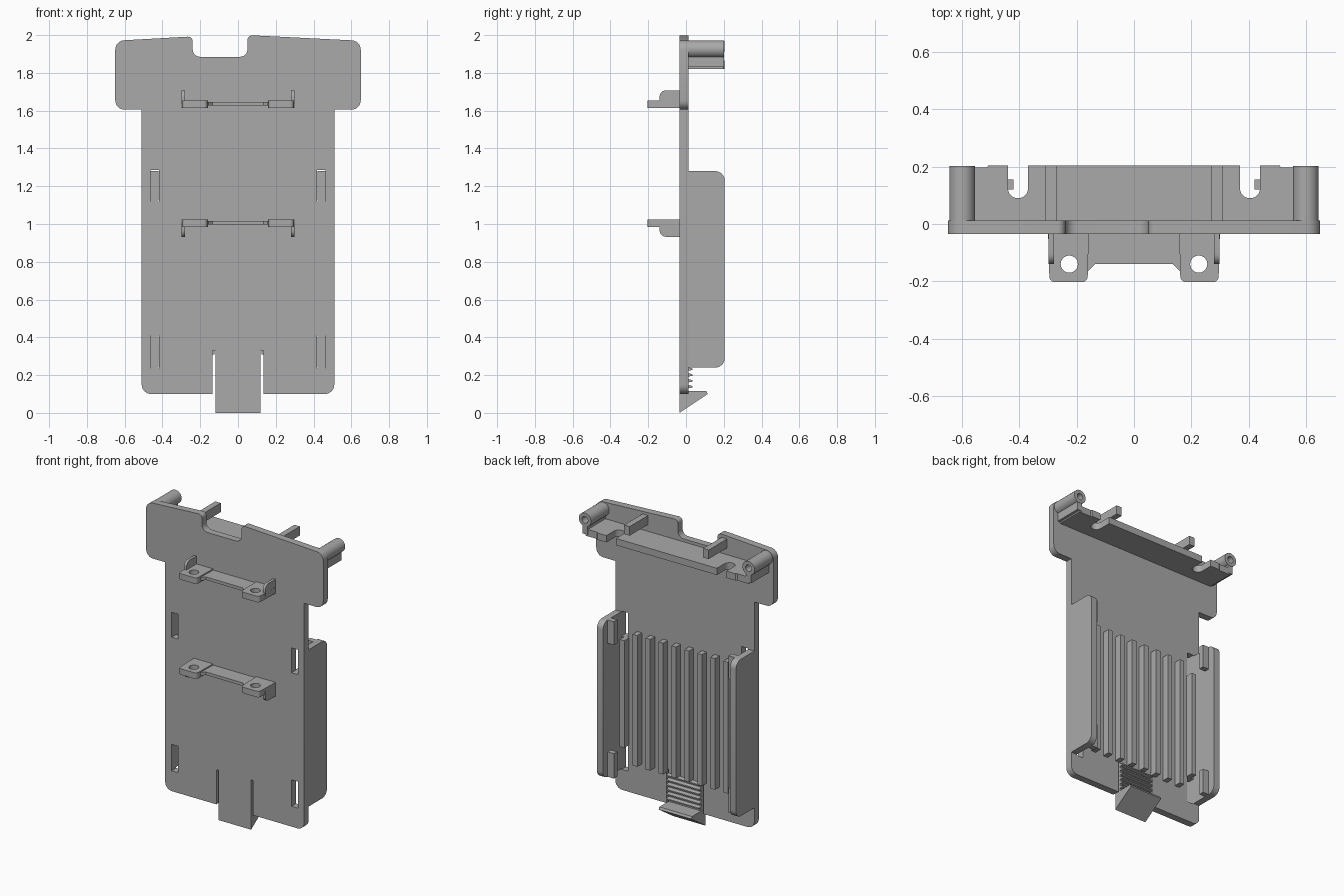
import bpy, bmesh, math
from mathutils import Vector

cube = bpy.data.objects.get("Cube")
if cube:
    bpy.data.objects.remove(cube, do_unlink=True)

grey = bpy.data.materials.new("plain grey plastic")
grey.use_nodes = True
grey.diffuse_color = (0.4, 0.4, 0.4, 1)
grey.node_tree.nodes["Principled BSDF"].inputs["Base Color"].default_value = (0.4, 0.4, 0.4, 1)

FRONT, BACK = -0.035, 0.012   # faces of the base plate


def rounded(corners, steps=6):
    """Turn (a, b, radius) corners into an outline with filleted corners."""
    out = []
    n = len(corners)
    for i, (a, b, r) in enumerate(corners):
        p = Vector((a, b))
        if r == 0:
            out.append(p)
            continue
        u = (Vector(corners[i - 1][:2]) - p).normalized()
        v = (Vector(corners[(i + 1) % n][:2]) - p).normalized()
        half = u.angle(v) / 2
        centre = p + (u + v).normalized() * (r / math.sin(half))
        s = p + u * (r / math.tan(half)) - centre
        e = p + v * (r / math.tan(half)) - centre
        sweep = s.angle_signed(e)
        for k in range(steps + 1):
            t = -sweep * k / steps
            out.append(centre + Vector((s.x * math.cos(t) - s.y * math.sin(t),
                                        s.x * math.sin(t) + s.y * math.cos(t))))
    return out


def prism(name, corners, axis, lo, hi):
    """Extrude a rounded outline along one axis."""
    place = {"x": lambda p, t: (t, p.x, p.y),
             "y": lambda p, t: (p.x, t, p.y),
             "z": lambda p, t: (p.x, p.y, t)}[axis]
    bm = bmesh.new()
    outline = rounded(corners)
    face = bm.faces.new([bm.verts.new(place(p, lo)) for p in outline])
    top = bmesh.ops.extrude_face_region(bm, geom=[face])["geom"]
    shift = Vector(place(Vector((0, 0)), hi - lo))
    bmesh.ops.translate(bm, vec=shift, verts=[g for g in top if isinstance(g, bmesh.types.BMVert)])
    bmesh.ops.recalc_face_normals(bm, faces=bm.faces)
    mesh = bpy.data.meshes.new(name)
    bm.to_mesh(mesh)
    bm.free()
    mesh.materials.append(grey)
    obj = bpy.data.objects.new(name, mesh)
    bpy.context.collection.objects.link(obj)
    return obj


def box(name, x0, x1, y0, y1, z0, z1):
    return prism(name, [(x0, z0, 0), (x1, z0, 0), (x1, z1, 0), (x0, z1, 0)], "y", y0, y1)


def disc(name, a, b, r, axis, lo, hi, sides=24):
    ring = [(a + r * math.cos(math.tau * k / sides), b + r * math.sin(math.tau * k / sides), 0)
            for k in range(sides)]
    return prism(name, ring, axis, lo, hi)


def cut(obj, cutter):
    mod = obj.modifiers.new("cut", "BOOLEAN")
    mod.operation, mod.solver, mod.object = "DIFFERENCE", "EXACT", cutter
    bpy.context.view_layer.objects.active = obj
    bpy.ops.object.modifier_apply(modifier=mod.name)
    bpy.data.objects.remove(cutter, do_unlink=True)


def smooth(obj):
    bpy.ops.object.select_all(action="DESELECT")
    obj.select_set(True)
    bpy.context.view_layer.objects.active = obj
    bpy.ops.object.shade_smooth_by_angle(angle=math.radians(30))


# Base plate with wide head, top notch and the flexible tongue
plate = prism("base_plate", [
    (-0.51, 0.1, 0.05), (-0.135, 0.1, 0), (-0.135, 0.33, 0), (-0.12, 0.33, 0),
    (-0.12, 0.08, 0), (0.12, 0.08, 0), (0.12, 0.33, 0), (0.135, 0.33, 0),
    (0.135, 0.1, 0), (0.51, 0.1, 0.05), (0.51, 1.605, 0), (0.65, 1.605, 0.05),
    (0.65, 1.97, 0.05), (0.05, 2.0, 0.025), (0.05, 1.885, 0.04),
    (-0.24, 1.885, 0.04), (-0.24, 1.993, 0.025), (-0.65, 1.97, 0.05),
    (-0.65, 1.605, 0.05), (-0.51, 1.605, 0)], "y", FRONT, BACK)
SLOTS = [(0.235, 0.41), (1.12, 1.285)]
for s in (-1, 1):
    for z0, z1 in SLOTS:
        cut(plate, box("slot_cutter", s * 0.44 - 0.023, s * 0.44 + 0.023, -0.1, 0.1, z0, z1))
smooth(plate)

# Latch wedge and grip ridges on the tongue
prism("latch_wedge", [(FRONT, 0, 0), (0.115, 0.1, 0), (0.108, 0.115, 0), (FRONT, 0.115, 0)],
      "x", -0.12, 0.12)
for k in range(6):
    z = 0.13 + k * 0.031
    prism(f"grip_ridge_{k + 1}", [(BACK - 0.005, z, 0), (BACK + 0.022, z + 0.004, 0),
                                  (BACK + 0.022, z + 0.012, 0), (BACK - 0.005, z + 0.02, 0)],
          "x", -0.12, 0.12)

# Vertical ribs on the back, the outer pair running between the slots
for k in range(10):
    x = (k - 4.5) * 0.095
    z0, z1 = (0.41, 1.12) if k in (0, 9) else (0.31, 1.18)
    box(f"back_rib_{k + 1}", x - 0.017, x + 0.017, BACK - 0.005, 0.06, z0, z1)

for s, side in ((-1, "right"), (1, "left")):
    # Side wall with inner clips
    wall = prism(f"{side}_side_wall", [(BACK - 0.01, 0.24, 0), (0.205, 0.24, 0.05),
                                       (0.205, 1.28, 0.05), (BACK - 0.01, 1.28, 0)],
                 "x", *sorted((s * 0.466, s * 0.51)))
    smooth(wall)
    for (z0, z1), level in zip(SLOTS, ("lower", "upper")):
        box(f"{side}_{level}_clip", *sorted((s * 0.42, s * 0.47)), 0.12, 0.155, z0 + 0.005, z1 - 0.005)

    # Hollow screw boss with its web
    boss = disc(f"{side}_screw_boss", s * 0.6, 1.926, 0.045, "y", BACK - 0.005, 0.202)
    cut(boss, disc("bore_cutter", s * 0.6, 1.926, 0.022, "y", 0.06, 0.3))
    smooth(boss)
    box(f"{side}_boss_web", s * 0.6 - 0.018, s * 0.6 + 0.018, BACK - 0.005, 0.2, 1.83, 1.89)

    # Square arm above the shelf
    box(f"{side}_arm", s * 0.29 - 0.02, s * 0.29 + 0.02, BACK - 0.005, 0.205, 1.91, 1.97)

# Shelf behind the head with two cable notches
half = [(0.37, 0.205, 0), (0.37, 0.09, 0.034), (0.44, 0.09, 0.034), (0.44, 0.205, 0),
        (0.505, 0.205, 0), (0.515, 0.198, 0), (0.6, 0.198, 0), (0.6, BACK - 0.005, 0)]
shelf = prism("back_shelf", half + [(-x, y, r) for x, y, r in reversed(half)], "z", 1.82, 1.865)
smooth(shelf)

# Front brackets: thin bar, two drilled ears, and a gusset fin at each end
for level, zc, d in (("upper", 1.635, 1), ("lower", 1.005, -1)):
    prism(f"{level}_bracket_bar", [(-0.16, FRONT + 0.005, 0), (0.16, FRONT + 0.005, 0),
                                   (0.16, -0.165, 0), (0.135, -0.14, 0),
                                   (-0.135, -0.14, 0), (-0.16, -0.165, 0)],
          "z", zc - 0.008, zc + 0.012)
    for s, side in ((-1, "right"), (1, "left")):
        ear = prism(f"{level}_{side}_ear", [(s * 0.158, FRONT + 0.005, 0), (s * 0.3, FRONT + 0.005, 0),
                                            (s * 0.295, -0.203, 0.02), (s * 0.162, -0.203, 0.02)],
                    "z", zc - 0.02, zc + 0.02)
        cut(ear, disc("hole_cutter", s * 0.226, -0.14, 0.03, "z", zc - 0.1, zc + 0.1))
        smooth(ear)
        fin = prism(f"{level}_{side}_fin", [(FRONT + 0.005, zc, 0), (-0.14, zc, 0),
                                            (-0.14, zc + d * 0.073, 0.035),
                                            (FRONT + 0.005, zc + d * 0.073, 0)],
                    "x", *sorted((s * 0.28, s * 0.298)))
        smooth(fin)
